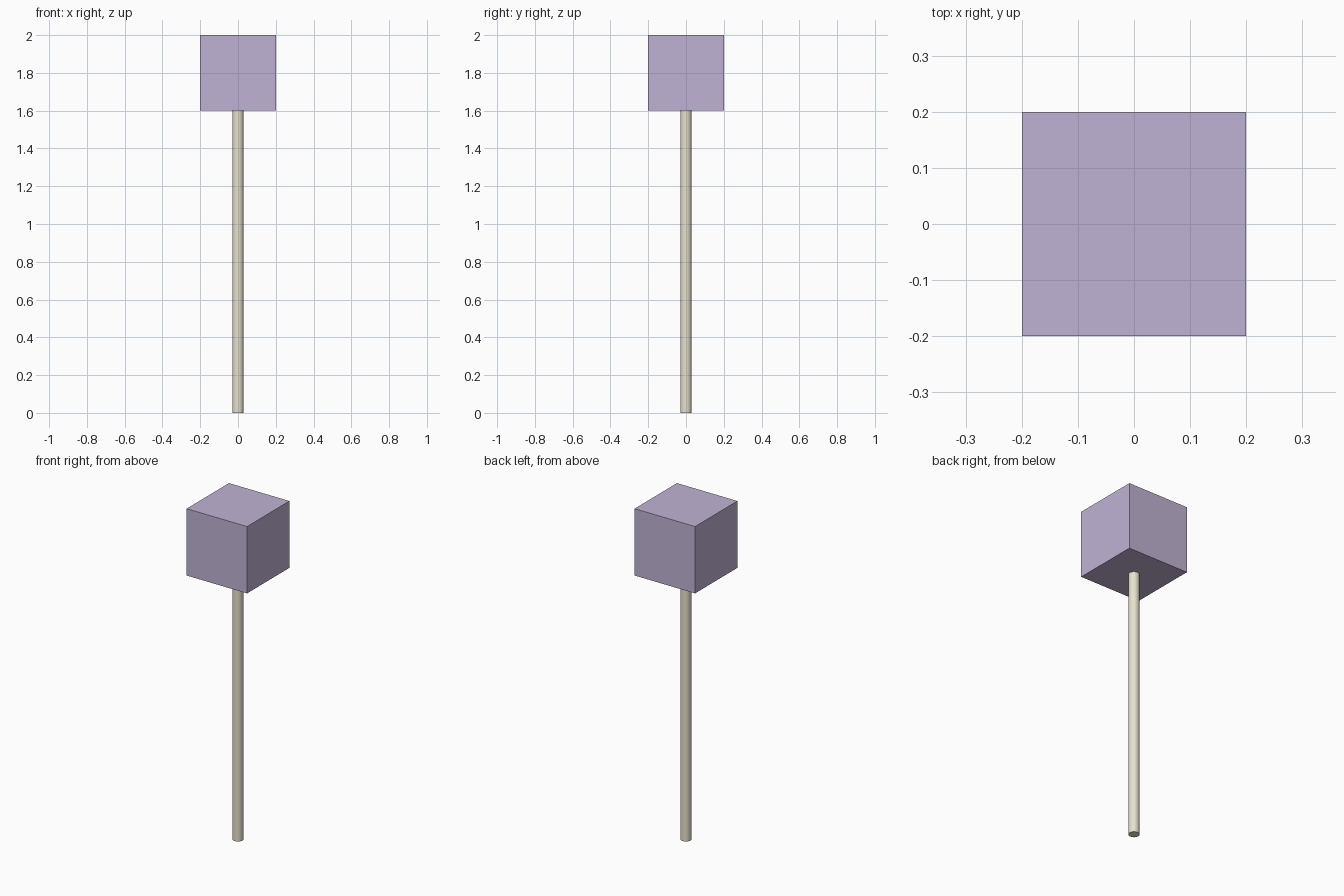
import bpy
import math

if "Cube" in bpy.data.objects:
    bpy.data.objects.remove(bpy.data.objects["Cube"])


def paint(obj, name, color):
    mat = bpy.data.materials.new(name)
    mat.diffuse_color = (*color, 1.0)
    mat.use_nodes = True
    mat.node_tree.nodes["Principled BSDF"].inputs["Base Color"].default_value = mat.diffuse_color
    obj.data.materials.append(mat)


POLE_HEIGHT = 1.6
HEAD_SIZE = 0.4

# Round pole standing on the ground
bpy.ops.mesh.primitive_cylinder_add(
    vertices=32, radius=0.03, depth=POLE_HEIGHT, location=(0, 0, POLE_HEIGHT / 2))
pole = bpy.context.object
pole.name = "pole"
bpy.ops.object.shade_smooth_by_angle(angle=math.radians(30))
paint(pole, "cream", (0.80, 0.76, 0.62))

# Cube head resting on the pole
bpy.ops.mesh.primitive_cube_add(
    size=HEAD_SIZE, location=(0, 0, POLE_HEIGHT + HEAD_SIZE / 2))
head = bpy.context.object
head.name = "cube_head"
paint(head, "lavender", (0.53, 0.45, 0.66))
